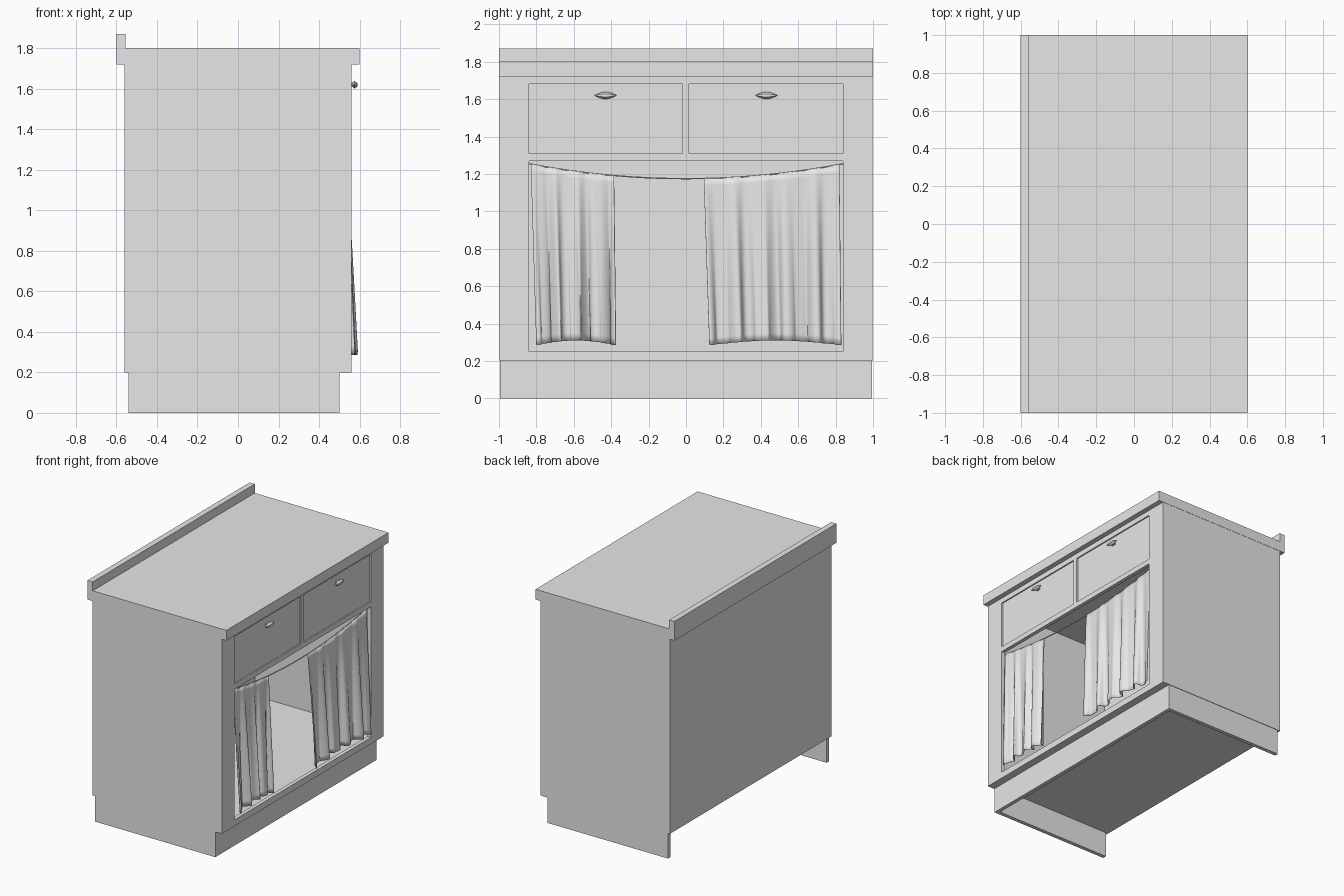
import bpy
import bmesh
from math import sin, pi

old = bpy.data.objects.get("Cube")
if old:
    bpy.data.objects.remove(old, do_unlink=True)

# One plain grey for everything
grey = bpy.data.materials.new("plain grey")
grey.use_nodes = True
grey.diffuse_color = (0.8, 0.8, 0.8, 1)
grey.node_tree.nodes["Principled BSDF"].inputs["Base Color"].default_value = (0.8, 0.8, 0.8, 1)


def finish(name, bm, smooth=False):
    mesh = bpy.data.meshes.new(name)
    bm.to_mesh(mesh)
    bm.free()
    obj = bpy.data.objects.new(name, mesh)
    bpy.context.scene.collection.objects.link(obj)
    mesh.materials.append(grey)
    for poly in mesh.polygons:
        poly.use_smooth = smooth
    return obj


def box(name, x, y, z):
    """Box from a (low, high) pair on each axis."""
    bm = bmesh.new()
    bmesh.ops.create_cube(bm, size=1)
    for v in bm.verts:
        v.co = [r[0] if c < 0 else r[1] for c, r in zip(v.co, (x, y, z))]
    return finish(name, bm)


def extrude_profile(name, points, y0, y1):
    """Extrude an (x, z) outline along y."""
    bm = bmesh.new()
    face = bm.faces.new([bm.verts.new((x, y0, z)) for x, z in points])
    out = bmesh.ops.extrude_face_region(bm, geom=[face])["geom"]
    bmesh.ops.translate(bm, vec=(0, y1 - y0, 0),
                        verts=[v for v in out if isinstance(v, bmesh.types.BMVert)])
    bmesh.ops.recalc_face_normals(bm, faces=bm.faces)
    return finish(name, bm)


# Worktop with its raised back edge
extrude_profile("worktop", [(-0.6, 1.72), (0.6, 1.72), (0.6, 1.8), (-0.555, 1.8),
                            (-0.555, 1.87), (-0.6, 1.87)], -1, 1)

# Carcass: hollow, closed by the worktop
END = 0.998
for side, s in (("right", -1), ("left", 1)):
    box(side + "_end_panel", (-0.56, 0.53), sorted((s * END, s * 0.968)), (0.2, 1.72))
    box(side + "_plinth", (-0.54, 0.5), sorted((s * 0.994, s * 0.964)), (0, 0.2))
box("back_panel", (-0.56, -0.53), (-0.968, 0.968), (0.2, 1.72))
box("cabinet_floor", (-0.53, 0.53), (-0.968, 0.968), (0.2, 0.235))
box("front_plinth", (0.47, 0.5), (-0.964, 0.964), (0, 0.2))

# Face frame: a grid of cells with the openings left out
ys = [-END, -0.84, -0.02, 0.015, 0.84, END]
zs = [0.2, 0.25, 1.27, 1.31, 1.68, 1.72]
openings = {(1, 1), (2, 1), (3, 1), (1, 3), (3, 3)}
bm = bmesh.new()
grid = [[bm.verts.new((0.53, y, z)) for z in zs] for y in ys]
for i in range(5):
    for j in range(5):
        if (i, j) not in openings:
            bm.faces.new((grid[i][j], grid[i + 1][j], grid[i + 1][j + 1], grid[i][j + 1]))
out = bmesh.ops.extrude_face_region(bm, geom=bm.faces[:])["geom"]
bmesh.ops.translate(bm, vec=(0.03, 0, 0),
                    verts=[v for v in out if isinstance(v, bmesh.types.BMVert)])
bmesh.ops.delete(bm, geom=[v for v in bm.verts if not v.link_faces], context="VERTS")
bmesh.ops.recalc_face_normals(bm, faces=bm.faces)
bmesh.ops.dissolve_limit(bm, angle_limit=0.01, verts=bm.verts, edges=bm.edges)
finish("face_frame", bm)


# Drawer fronts with lens-shaped pulls
def pull(name, y):
    bm = bmesh.new()
    rings = []
    steps = 12
    for k in range(1, steps):
        t = k / steps
        w = sin(pi * t)
        rings.append([bm.verts.new((x, y - 0.06 + 0.12 * t, 1.62 + h * w))
                      for x, h in ((0.575 - 0.012 * w, 0.008), (0.575, 0.019),
                                   (0.575 + 0.015 * w, 0.008), (0.575 + 0.015 * w, -0.008),
                                   (0.575, -0.019), (0.575 - 0.012 * w, -0.008))])
    for a, b in zip(rings, rings[1:]):
        for k in range(6):
            n = (k + 1) % 6
            bm.faces.new((a[k], a[n], b[n], b[k]))
    for ring, tip_y in ((rings[0], y - 0.06), (rings[-1], y + 0.06)):
        tip = bm.verts.new((0.575, tip_y, 1.62))
        for k in range(6):
            bm.faces.new((ring[k], ring[(k + 1) % 6], tip))
    bmesh.ops.recalc_face_normals(bm, faces=bm.faces)
    finish(name, bm)
    box(name + "_stem", (0.545, 0.57), (y - 0.015, y + 0.015), (1.61, 1.63))


for side, y0, y1, mid in (("right", -0.84, -0.02, -0.43), ("left", 0.015, 0.84, 0.43)):
    box(side + "_drawer_front", (0.53, 0.55), (y0, y1), (1.31, 1.68))
    pull(side + "_drawer_pull", mid)


# Sagging curtain string
def sag(y):
    return 1.175 + 0.08 * (y / 0.84) ** 2


curve = bpy.data.curves.new("curtain_string", "CURVE")
curve.dimensions = "3D"
curve.bevel_depth = 0.004
curve.bevel_resolution = 1
line = curve.splines.new("POLY")
line.points.add(24)
for k, p in enumerate(line.points):
    y = -0.845 + 1.69 * k / 24
    p.co = (0.53, y, sag(y), 1)
curve.materials.append(grey)
string = bpy.data.objects.new("curtain_string", curve)
bpy.context.scene.collection.objects.link(string)


# Curtains: folds deepen towards an arched hem that swings outward
def curtain(name, top, hem, folds, phase):
    bm = bmesh.new()
    cols, rows = 80, 24
    verts = []
    for i in range(cols + 1):
        u = i / cols
        wave = 0.7 * sin(2 * pi * folds * u + phase) + 0.3 * sin(2 * pi * folds * 1.7 * u + 2)
        y_top = top[0] + (top[1] - top[0]) * u
        y_hem = hem[0] + (hem[1] - hem[0]) * u
        z_hem = 0.285 + 0.025 * sin(pi * u)
        col = []
        for j in range(rows + 1):
            d = j / rows
            x = 0.532 + 0.026 * d + wave * (0.003 + 0.029 * d ** 0.8)
            y = y_top + (y_hem - y_top) * d + 0.008 * d * sin(4 * pi * folds * u)
            col.append(bm.verts.new((x, y, sag(y_top) + (z_hem - sag(y_top)) * d)))
        verts.append(col)
    for a, b in zip(verts, verts[1:]):
        for j in range(rows):
            bm.faces.new((a[j], a[j + 1], b[j + 1], b[j]))
    obj = finish(name, bm, smooth=True)
    cloth = obj.modifiers.new("cloth thickness", "SOLIDIFY")
    cloth.thickness = 0.004
    cloth.offset = 0


curtain("right_curtain", (-0.83, -0.385), (-0.8, -0.375), 4, 0.5)
curtain("left_curtain", (0.095, 0.82), (0.125, 0.83), 5, 1.2)
